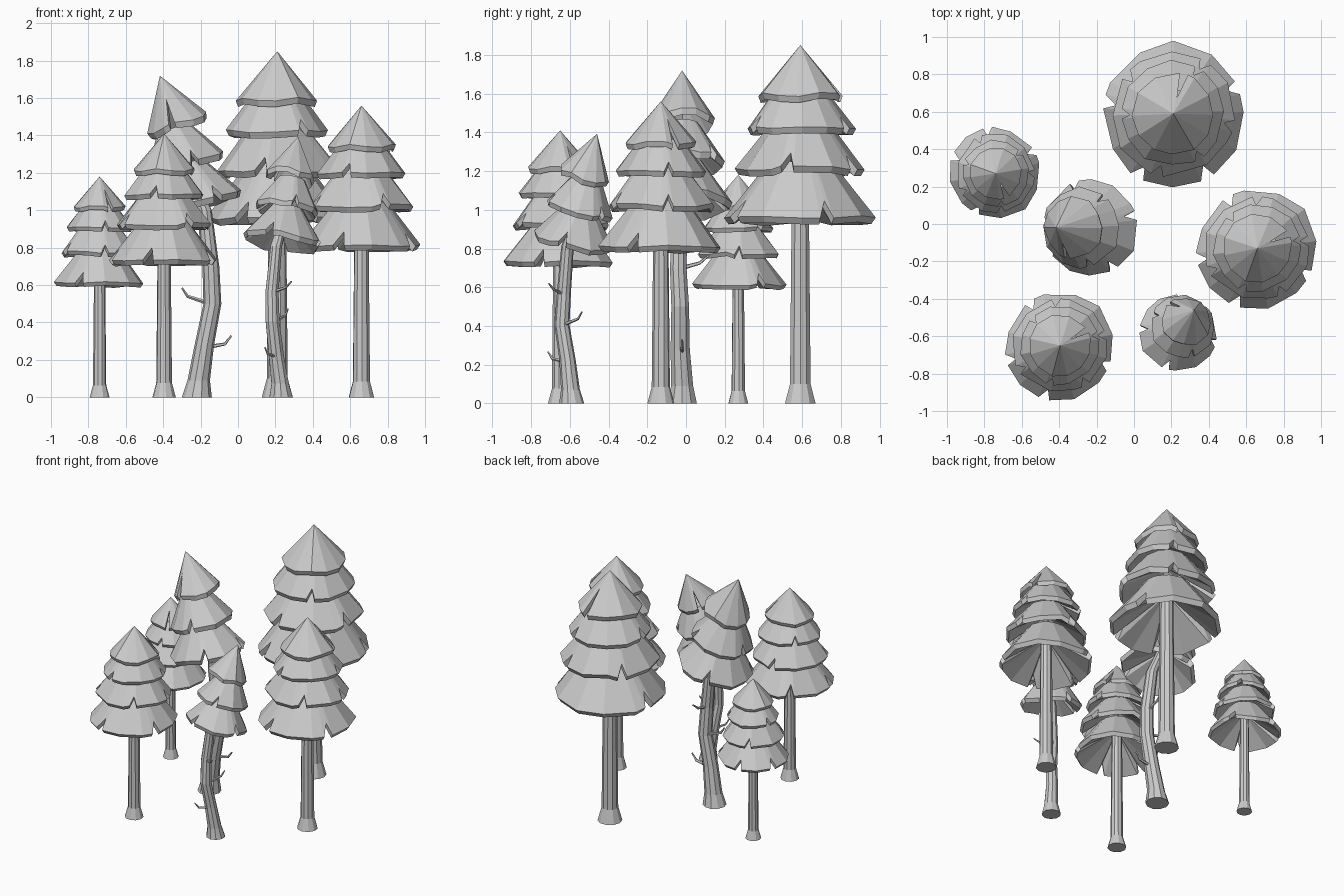
import bpy, bmesh, random
from math import sin, cos, radians, pi
from mathutils import Vector, Matrix

cube = bpy.data.objects.get("Cube")
if cube:
    bpy.data.objects.remove(cube)

grey = bpy.data.materials.new("Light Grey")
grey.use_nodes = True
COLOUR = (0.6, 0.6, 0.6, 1)
grey.diffuse_color = COLOUR
grey.node_tree.nodes["Principled BSDF"].inputs["Base Color"].default_value = COLOUR
rng = random.Random(4)


def finish_mesh(bm, name):
    bmesh.ops.recalc_face_normals(bm, faces=bm.faces)
    mesh = bpy.data.meshes.new(name)
    bm.to_mesh(mesh)
    bm.free()
    mesh.materials.append(grey)
    return mesh


def bridge(bm, a, b):
    n = len(a)
    for i in range(n):
        bm.faces.new((a[i], a[(i + 1) % n], b[(i + 1) % n], b[i]))


def add_tier(bm, radius, rim_z, top_radius, top_z, notches, depth=0.3, frame=Matrix()):
    """Faceted hollow skirt with V-shaped slits in its thick rim."""
    sides = 12
    step = 2 * pi / sides
    spokes = {i: [(i * step + rng.uniform(-.06, .06), 0)] for i in range(sides)}
    for degrees in notches:
        a = radians(degrees % 360)
        spokes[round(a / step) % sides] = [(a - .1, 0), (a + .03, depth), (a + .1, 0)]
    top, rim, lip = [], [], []
    for i in range(sides):
        swell, drop = rng.uniform(.95, 1.01), rng.uniform(-.012, .012)
        for a, t in spokes[i]:
            r = radius * swell * (1 - t) + top_radius * t
            z = (rim_z + drop) * (1 - t) + top_z * t
            out = Vector((cos(a), sin(a), 0))
            rim.append(bm.verts.new(frame @ (out * r + Vector((0, 0, z)))))
            lip.append(bm.verts.new(frame @ (out * r * .94 + Vector((0, 0, z - .033)))))
            if top_radius:
                top.append(bm.verts.new(frame @ (out * top_radius + Vector((0, 0, top_z)))))
    bridge(bm, rim, lip)
    if top:
        bridge(bm, top, rim)
        bm.faces.new(top)
    tips = [(lip, top_z - .06)] + ([] if top else [(rim, top_z)])
    for ring, z in tips:
        tip = bm.verts.new(frame @ Vector((0, 0, z)))
        for i in range(len(ring)):
            bm.faces.new((ring[i], ring[(i + 1) % len(ring)], tip))


def add_tube(bm, points, radii, sides, upright=True):
    rings = []
    for k, (p, r) in enumerate(zip(points, radii)):
        along = Vector(points[min(k + 1, len(points) - 1)]) - Vector(points[max(k - 1, 0)])
        turn = Matrix() if upright else along.to_track_quat('Z', 'Y').to_matrix().to_4x4()
        ring = []
        for i in range(sides):
            a = 2 * pi * i / sides
            ring.append(bm.verts.new(Vector(p) + turn @ Vector((r * cos(a), r * sin(a), 0))))
        rings.append(ring)
    for a, b in zip(rings, rings[1:]):
        bridge(bm, a, b)
    bm.faces.new(rings[0])
    bm.faces.new(rings[-1])


# Straight tree: four stacked skirts on a flared trunk
bm = bmesh.new()
add_tier(bm, .222, 1.595, 0, 1.85, [75], .6)
add_tier(bm, .285, 1.425, .13, 1.62, [60, 180, -60])
add_tier(bm, .34, 1.215, .15, 1.45, [58, -12, -105, 140])
add_tier(bm, .39, .96, .16, 1.25, [22, -62, 170, -120])
straight_crown = finish_mesh(bm, "straight_crown")

bm = bmesh.new()
add_tube(bm, [(0, 0, 0), (0, 0, .1), (0, 0, 1.2)], [.083, .056, .045], 10)
straight_trunk = finish_mesh(bm, "straight_trunk")

# Bent tree: three skirts, tilting more towards the tip
bm = bmesh.new()
for x, z, tilt, tier in [
    (-.105, 1.465, -20, (.168, 0, 0, .27, [-100], .5)),
    (-.065, 1.25, -18, (.22, 0, .09, .2, [50, 170, -75])),
    (-.01, 1.04, -14, (.265, 0, .1, .22, [15, 110, -60, -150])),
]:
    place = Matrix.Translation((x, 0, z)) @ Matrix.Rotation(radians(tilt), 4, 'Y')
    add_tier(bm, *tier, frame=place)
bent_crown = finish_mesh(bm, "bent_crown")

bm = bmesh.new()
add_tube(bm, [(0, 0, 0), (.01, 0, .09), (.04, -.01, .28), (.083, -.01, .5),
              (.075, -.02, .7), (.04, -.01, 1), (-.03, 0, 1.18)],
         [.08, .06, .052, .048, .045, .04, .03], 10)
bent_trunk = finish_mesh(bm, "bent_trunk")

bm = bmesh.new()
for path in [
    [(.07, 0, .5), (-.05, 0, .54), (-.08, 0, .585)],
    [(.04, 0, .265), (.15, 0, .285), (.185, 0, .33)],
    [(.075, 0, .7), (.075, .09, .725), (.08, .14, .765)],
]:
    add_tube(bm, path, [.012, .009, .005], 5, upright=False)
bent_twigs = finish_mesh(bm, "bent_twigs")

straight = {"crown": straight_crown, "trunk": straight_trunk}
bent = {"crown": bent_crown, "trunk": bent_trunk, "twigs": bent_twigs}

# Plant the grove: parts, position, scale and turn
for name, parts, x, y, scale, turn in [
    ("tall_back_tree", straight, .21, .59, 1, 0),
    ("right_side_tree", straight, .66, -.13, .843, -50),
    ("front_tree", straight, -.395, -.65, .762, -45),
    ("small_back_tree", straight, -.74, .27, .638, -140),
    ("bent_middle_tree", bent, -.22, -.02, 1, 0),
    ("bent_front_tree", bent, .23, -.59, .81, -125),
]:
    for part, mesh in parts.items():
        obj = bpy.data.objects.new(name + "_" + part, mesh)
        obj.location = (x, y, 0)
        obj.scale = (scale,) * 3
        obj.rotation_euler.z = radians(turn)
        bpy.context.collection.objects.link(obj)
